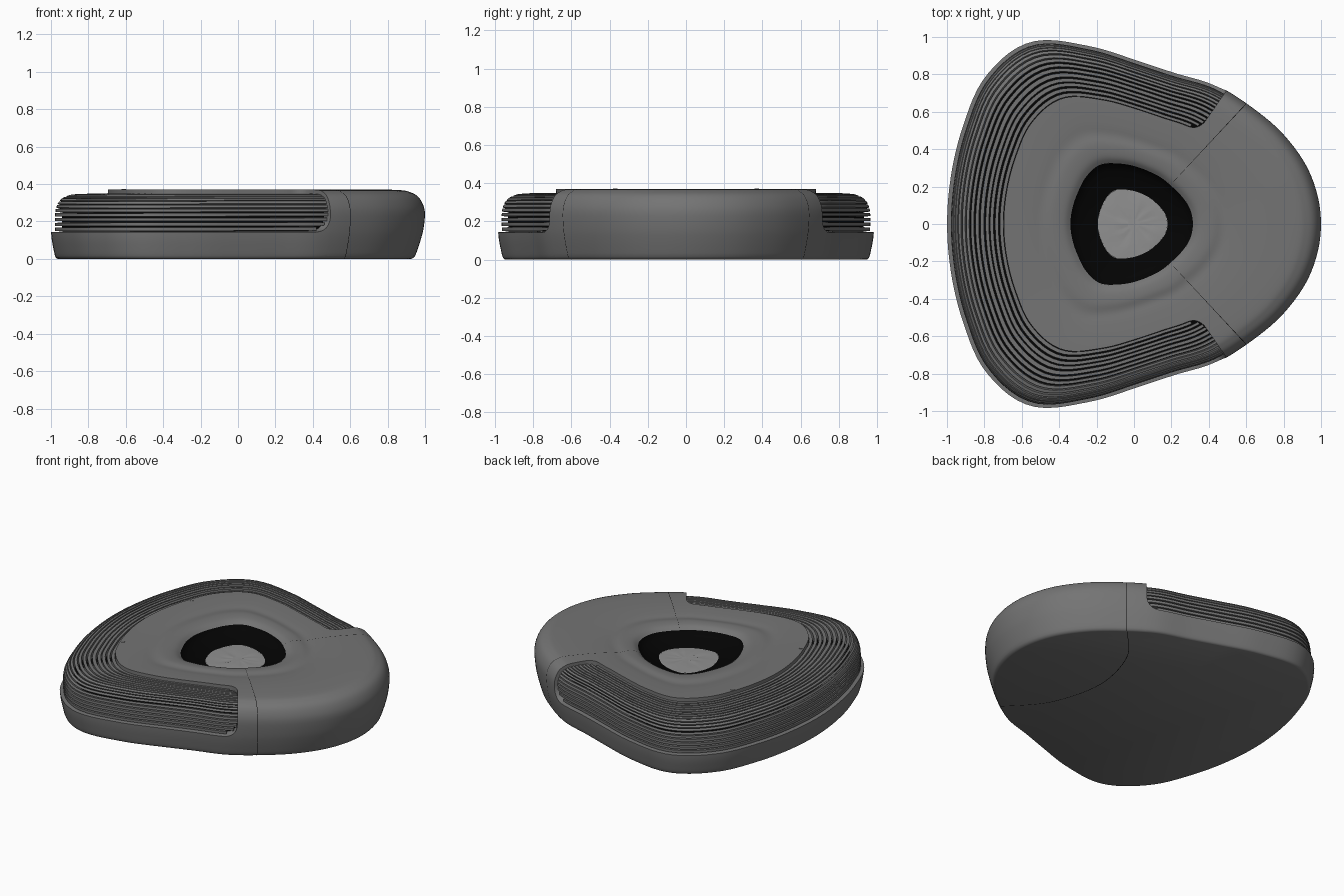
import bpy, bmesh, math, random
from mathutils import Vector

if "Cube" in bpy.data.objects:
    bpy.data.objects.remove(bpy.data.objects["Cube"])
random.seed(4)


def material(name, value):
    m = bpy.data.materials.new(name)
    m.use_nodes = True
    color = (value, value, value, 1)
    m.diffuse_color = color
    m.node_tree.nodes["Principled BSDF"].inputs["Base Color"].default_value = color
    return m


GREY = material("body grey", 0.175)
BLACK = material("black", 0.001)
LIGHT = material("well floor grey", 0.28)

# Plan outlines: radius at every 15 degrees from the +x tip round to -x
OUTER = [1.0, .982, .935, .886, .862, .84, .882, .99, 1.122, 1.12, 1.055, 1.013, 1.0]
HOLE = [.315, .31, .295, .285, .287, .293, .31, .335, .365, .36, .345, .34, .34]
# Section: (inset fraction from outer outline to hole, height, extra inset at tip)
SECTION = [(.055, 0, .055), (.035, .012, .045), (.018, .06, .035), (.005, .11, .025),
           (0, .16, .012), (0, .235, 0), (.012, .285, 0), (.05, .33, 0),
           (.11, .355, 0), (.2, .368, 0), (.46, .371, 0), (.66, .366, 0),
           (.76, .36, 0), (.84, .367, 0), (.91, .365, 0), (.96, .357, 0), (1, .34, 0)]
LOW, HIGH, END = 3.7, 10.0, 55.3      # recess limits along the section and in angle
SEAM, SEAM_HALF = 47.0, 0.1
FLOOR_Z = 0.275


def catmull(p0, p1, p2, p3, f):
    return 0.5 * (2 * p1 + (p2 - p0) * f + (2 * p0 - 5 * p1 + 4 * p2 - p3) * f * f
                  + (3 * p1 - p0 - 3 * p2 + p3) * f ** 3)


def radius(table, deg):
    u = abs((deg + 180) % 360 - 180) / 15
    i = min(int(u), 11)
    pick = lambda k: table[abs(k) if k <= 12 else 24 - k]
    return catmull(*[pick(i + k) for k in (-1, 0, 1, 2)], u - i)


def section(deg, s):
    """Radius and height of the full outer skin."""
    i = max(0, min(int(s), len(SECTION) - 2))
    pts = [Vector(SECTION[max(0, min(i + k, len(SECTION) - 1))]) for k in (-1, 0, 1, 2)]
    t, z, extra = catmull(*pts, s - i)
    t += extra * ((1 + math.cos(math.radians(deg))) / 2) ** 2
    outer, hole = radius(OUTER, deg), radius(HOLE, deg)
    return Vector((outer - t * (outer - hole), z))


def polar(deg, r, z):
    a = math.radians(deg)
    return Vector((r * math.cos(a), r * math.sin(a), z))


def skin(deg, s, depth=0.0):
    p = section(deg, s)
    if depth:
        d = (section(deg, s + .05) - section(deg, s - .05)).normalized()
        p += Vector((-d.y, d.x)) * depth
    return polar(deg, p.x, p.y)


def spread(a, b, n):
    return [a + (b - a) * i / (n - 1) for i in range(n)]


def limits(deg):
    """Recess edges, rounded at both ends."""
    x = min(1, max(0, (min(deg, 360 - deg) - END) / 6))
    e = 1 - math.sqrt(max(0, 1 - (1 - x) ** 2))
    return LOW + 1.2 * e, HIGH - .45 * e


def finish(name, bm, mats, angle=35):
    bmesh.ops.remove_doubles(bm, verts=bm.verts, dist=1e-5)
    bmesh.ops.recalc_face_normals(bm, faces=bm.faces)
    me = bpy.data.meshes.new(name)
    bm.to_mesh(me)
    bm.free()
    for m in mats:
        me.materials.append(m)
    ob = bpy.data.objects.new(name, me)
    bpy.context.collection.objects.link(ob)
    bpy.ops.object.select_all(action="DESELECT")
    ob.select_set(True)
    bpy.context.view_layer.objects.active = ob
    bpy.ops.object.shade_smooth_by_angle(angle=math.radians(angle))


def loft(bm, columns, paint=lambda c, r: 0, closed=False):
    grid = [[bm.verts.new(p) for p in col] for col in columns]
    for c in range(len(grid) if closed else len(grid) - 1):
        a, b = grid[c], grid[(c + 1) % len(grid)]
        for r in range(len(a) - 1):
            f = bm.faces.new((a[r], b[r], b[r + 1], a[r + 1]))
            f.material_index = paint(c, r)
    return grid


# Column angles: solid tip with two narrow seams, then the recessed sweep
tip = spread(-SEAM + SEAM_HALF, SEAM - SEAM_HALF, 40)
side = spread(SEAM + SEAM_HALF, END, 5)
ramp = [END + 6 * (i / 8) ** 2 for i in range(9)]
sweep = ramp + spread(END + 8, 352 - END, 90) + [360 - a for a in reversed(ramp)]
angles = tip + side + sweep + [360 - a for a in reversed(side)]
first, last = len(tip) + len(side), len(tip) + len(side) + len(sweep) - 1
N_LOW, N_MID, N_TOP = 14, 26, 25

# Main body
columns = []
for i, deg in enumerate(angles):
    lo, hi = limits(deg)
    depth = .06 if first <= i <= last else 0
    columns.append([skin(deg, s) for s in spread(0, lo, N_LOW)]
                   + [skin(deg, s, depth) for s in spread(lo, hi, N_MID)]
                   + [skin(deg, s) for s in spread(hi, len(SECTION) - 1, N_TOP)])
seams = (len(tip) - 1, len(angles) - 1)


def body_paint(c, r):
    recessed = first <= c < last and N_LOW <= r < N_LOW + N_MID - 1
    return 1 if recessed or c in seams else 0


bm = bmesh.new()
grid = loft(bm, columns, body_paint, True)
bm.faces.new([col[0] for col in grid])
bmesh.ops.dissolve_degenerate(bm, dist=1e-6, edges=bm.edges)
finish("body", bm, [GREY, BLACK])

# Slats wrapping the recess, evenly spaced along the section
samples = spread(LOW, HIGH, 400)
walk = [0.0]
for a, b in zip(samples, samples[1:]):
    walk.append(walk[-1] + (section(180, b) - section(180, a)).length)


def at_length(d):
    return samples[next((i for i, w in enumerate(walk) if w >= d), len(walk) - 1)]


COUNT = 18
pitch = walk[-1] / COUNT
bm = bmesh.new()
for k in range(COUNT):
    s0, s1 = at_length((k + .2) * pitch), at_length((k + .88) * pitch)
    run = [d for d in sweep if limits(d)[0] <= s0 and s1 <= limits(d)[1]]
    cols = []
    for d in run:
        ring = [skin(d, s0, .022), skin(d, s1, .022), skin(d, s1, .061), skin(d, s0, .061)]
        cols.append(ring + ring[:1])
    ends = loft(bm, cols)
    for col in (ends[0], ends[-1]):
        bm.faces.new(col[:4])
finish("slats", bm, [GREY])

# Central well: black sloping wall
around = spread(0, 357, 120)
steps = [(1, .34), (.97, .322), (.88, .305), (.74, .289), (.57, FLOOR_Z)]
bm = bmesh.new()
loft(bm, [[polar(d, radius(HOLE, d) * f, z) for f, z in steps] for d in around], closed=True)
finish("well_wall", bm, [BLACK])

# Slightly uneven well floor
bm = bmesh.new()
cols = []
for d in around[::3]:
    cols.append([polar(d, radius(HOLE, d) * f, FLOOR_Z + (random.uniform(0, .004) if f < .5 else 0))
                 for f in (.57, .45, .33, .2, .1)])
grid = loft(bm, cols, closed=True)
bm.faces.new([col[-1] for col in grid])
finish("well_floor", bm, [LIGHT], 60)

# Small flush studs on the top
for side_sign, label in ((1, "back"), (-1, "front")):
    bm = bmesh.new()
    bmesh.ops.create_cone(bm, cap_ends=True, segments=16, radius1=.012, radius2=.012, depth=.006)
    bmesh.ops.translate(bm, verts=bm.verts, vec=(-.61, .37 * side_sign, .37))
    finish(label + "_stud", bm, [GREY])

# Thin seam line across the underside
edge = skin(SEAM, 0)
path = [Vector((edge.x + .1, edge.y + .1, 0)), edge, Vector((.36, .36, 0)), Vector((.27, 0, 0))]
path += [Vector((p.x, -p.y, 0)) for p in reversed(path[:3])]
half_width = Vector((.002, 0, 0))
drop = Vector((0, 0, -.0005))
bm = bmesh.new()
cols = []
for i in range(1, 5):
    for f in spread(0, 1, 9):
        p = catmull(*path[i - 1:i + 3], f) + drop
        cols.append([p - half_width, p + half_width])
loft(bm, cols)
finish("underside_seam", bm, [BLACK])
